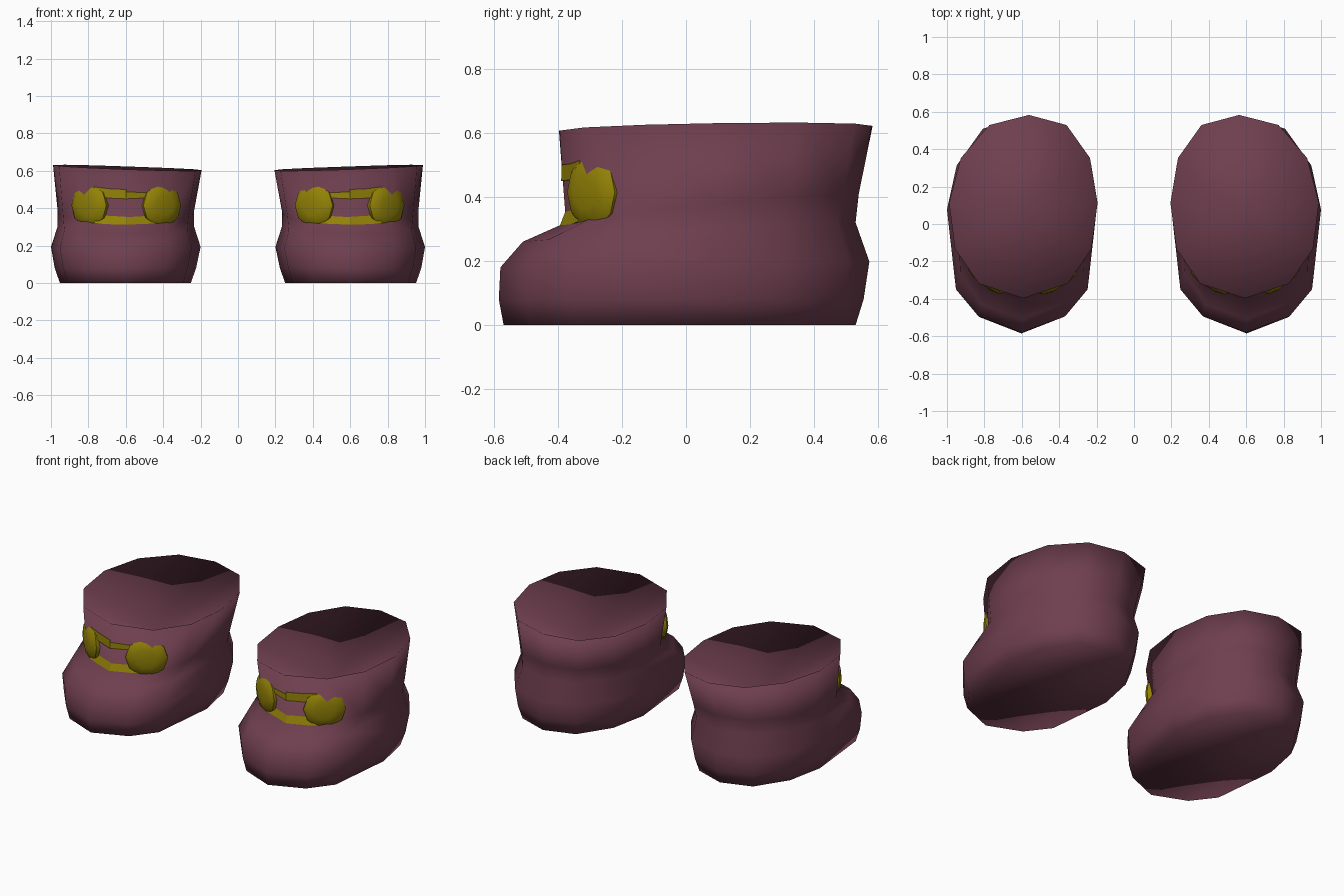
import bpy, bmesh, math
from mathutils import Vector

if "Cube" in bpy.data.objects:
    bpy.data.objects.remove(bpy.data.objects["Cube"])


def material(name, rgb):
    m = bpy.data.materials.new(name)
    m.diffuse_color = (*rgb, 1)
    m.use_nodes = True
    m.node_tree.nodes["Principled BSDF"].inputs["Base Color"].default_value = m.diffuse_color
    return m


PLUM = material("plum leather", (0.16, 0.05, 0.078))
GOLD = material("old gold", (0.29, 0.222, 0.002))

# Half outlines of a boot section, from heel (+y) to toe (-y)
ANKLE = [(0, 1), (.52, .89), (.87, .53), (1, .04), (.92, -.46), (.60, -.84), (0, -1)]
FOOT = [(0, 1), (.52, .89), (.87, .55), (1, .14), (.88, -.60), (.58, -.85), (0, -1)]

# Sections: centre x, half width, toe y, heel y, toe z, heel z, tilt, heel shift, foot share
SECTIONS = [
    (.602, .350, -.570, .530, .000, .000, 0, 0, 1),
    (.602, .378, -.585, .555, .080, .080, 0, 0, 1),
    (.600, .400, -.580, .573, .180, .198, 0, 0, 1),
    (.600, .365, -.510, .530, .260, .320, 0, -.01, .5),
    (.600, .364, -.375, .540, .320, .410, 0, -.02, 0),
    (.592, .397, -.397, .583, .607, .622, .014, -.03, 0),
]
SINK = .26  # depth of the hollow at the top


def finish(name, bm, mat, side, smooth_angle=None):
    """Mirror to the chosen side, fix normals and make the object."""
    bmesh.ops.scale(bm, vec=(side, 1, 1), verts=bm.verts)
    bmesh.ops.recalc_face_normals(bm, faces=bm.faces)
    for f in bm.faces:
        f.smooth = True
    me = bpy.data.meshes.new(name)
    bm.to_mesh(me)
    bm.free()
    me.materials.append(mat)
    ob = bpy.data.objects.new(name, me)
    bpy.context.collection.objects.link(ob)
    if smooth_angle:
        bpy.ops.object.select_all(action='DESELECT')
        ob.select_set(True)
        bpy.context.view_layer.objects.active = ob
        bpy.ops.object.shade_smooth_by_angle(angle=math.radians(smooth_angle))
    return ob


def bridge(bm, a, b):
    n = len(a)
    for i in range(n):
        bm.faces.new((a[i], a[(i + 1) % n], b[(i + 1) % n], b[i]))


def outline(share):
    half = [Vector(a).lerp(Vector(f), share) for a, f in zip(ANKLE, FOOT)]
    return half + [Vector((-p.x, p.y)) for p in half[-2:0:-1]]


# Boot body: stacked sections with a flat sole and a hollow top
def boot(label, side):
    bm = bmesh.new()
    rings = []
    for cx, hw, toe, heel, ztoe, zheel, tilt, shift, share in SECTIONS:
        cy, hl = (toe + heel) / 2, (heel - toe) / 2
        ring = []
        for u, v in outline(share):
            t = ((1 - v) / 2) ** 1.5
            z = zheel + (ztoe - zheel) * t + tilt * u
            x = cx + hw * u + shift * max(0, v) ** 1.5
            ring.append(bm.verts.new((x, cy + hl * v, z)))
        rings.append(ring)
    for a, b in zip(rings, rings[1:]):
        bridge(bm, a, b)
    bm.faces.new(rings[0])
    rim = rings[-1]
    low = bm.verts.new((.59, .09, .62 - SINK))
    for i in range(len(rim)):
        bm.faces.new((rim[i], rim[(i + 1) % len(rim)], low))
    finish(label + "_boot", bm, PLUM, side)


# Domed button, turned to face outwards from the ankle
def button(name, side, centre, facing):
    bm = bmesh.new()
    out = Vector((facing[0], facing[1], 0)).normalized()
    up = Vector((0, 0, 1))
    across = up.cross(out)
    rings = []
    for r, d in ((.110, -.03), (.1155, .012), (.098, .028), (.055, .040)):
        rings.append([bm.verts.new(
            Vector(centre) + out * d
            + across * r * 1.03 * math.cos(math.tau * i / 10)
            + up * r * math.sin(math.tau * i / 10)) for i in range(10)])
    for a, b in zip(rings, rings[1:]):
        bridge(bm, a, b)
    bm.faces.new(rings[0])
    bm.faces.new(rings[-1])
    finish(name, bm, GOLD, side, 40)


# Strap bent around the front of the ankle, between the buttons
def strap(name, side, z0, z1, front, lean):
    bm = bmesh.new()
    rings = []
    for dx in (-.17, -.09, 0, .09, .17):
        x, y, lift = .60 + dx, front + .33 * abs(dx), .5 * dx * dx
        rings.append([bm.verts.new((x, y + b, z + lift)) for b, z in (
            (.06, z0), (0, z0), (lean, z1), (.06, z1))])
    for a, b in zip(rings, rings[1:]):
        bridge(bm, a, b)
    bm.faces.new(rings[0])
    bm.faces.new(rings[-1])
    finish(name, bm, GOLD, side, 30)


for label, side in (("left", -1), ("right", 1)):
    boot(label, side)
    button(label + "_inner_button", side, (.411, -.300, .415), (-.52, -.85))
    button(label + "_outer_button", side, (.790, -.287, .415), (.62, -.78))
    strap(label + "_upper_strap", side, .450, .500, -.390, .001)
    strap(label + "_lower_strap", side, .308, .355, -.395, .018)
